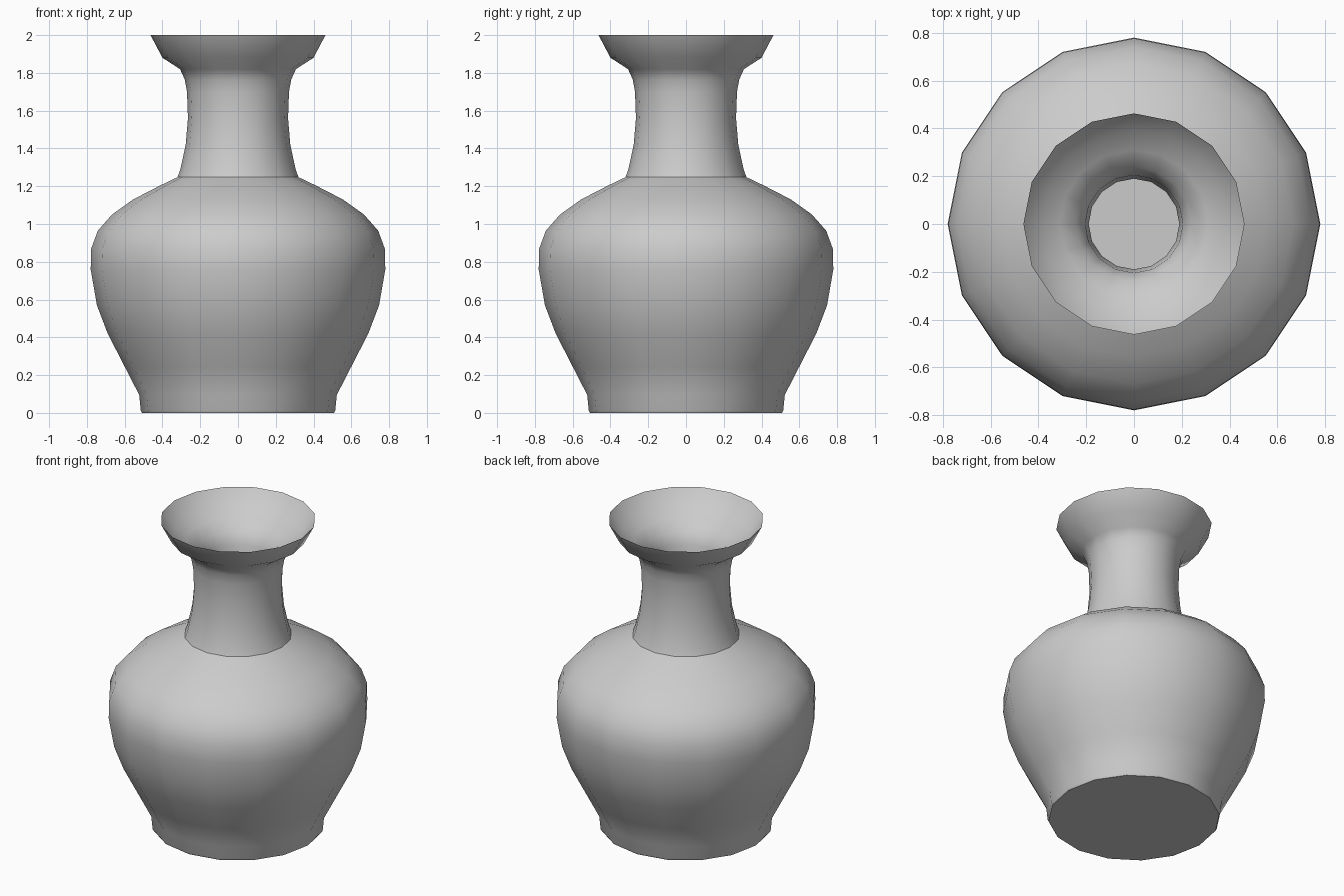
import bpy, bmesh, math

if "Cube" in bpy.data.objects:
    bpy.data.objects.remove(bpy.data.objects["Cube"])

SIDES = 16

# outer profile (radius, height), foot to rim
outer = [(0.508, 0.0), (0.515, 0.012), (0.523, 0.095), (0.60, 0.245), (0.69, 0.42),
         (0.747, 0.57), (0.78, 0.76), (0.777, 0.87), (0.742, 0.965), (0.667, 1.05),
         (0.555, 1.13), (0.41, 1.205), (0.32, 1.248), (0.305, 1.29), (0.277, 1.42),
         (0.265, 1.56), (0.27, 1.70), (0.282, 1.765), (0.307, 1.82), (0.40, 1.88),
         (0.463, 2.0)]

# inner profile, rim down the throat to the hollow floor
inner = [(0.39, 1.905), (0.31, 1.865), (0.24, 1.81), (0.205, 1.74), (0.19, 1.58),
         (0.20, 1.42), (0.24, 1.24), (0.38, 1.14), (0.58, 1.02), (0.69, 0.88),
         (0.70, 0.76), (0.67, 0.57), (0.53, 0.25), (0.44, 0.08)]

bm = bmesh.new()


def ring(r, z):
    return [bm.verts.new((r * math.cos(2 * math.pi * i / SIDES),
                          r * math.sin(2 * math.pi * i / SIDES), z))
            for i in range(SIDES)]


# lathe the whole profile
rings = [ring(r, z) for r, z in outer + inner]
for a, b in zip(rings, rings[1:]):
    for i in range(SIDES):
        j = (i + 1) % SIDES
        bm.faces.new((a[i], a[j], b[j], b[i]))

# flat underside and inner floor
bm.faces.new(rings[0][::-1])
bm.faces.new(rings[-1])
bmesh.ops.recalc_face_normals(bm, faces=bm.faces[:])

mesh = bpy.data.meshes.new("vase")
bm.to_mesh(mesh)
bm.free()
vase = bpy.data.objects.new("vase", mesh)
bpy.context.collection.objects.link(vase)

# smooth body with crisp rim, lip, shoulder and foot
bpy.context.view_layer.objects.active = vase
vase.select_set(True)
bpy.ops.object.shade_smooth_by_angle(angle=math.radians(35))
